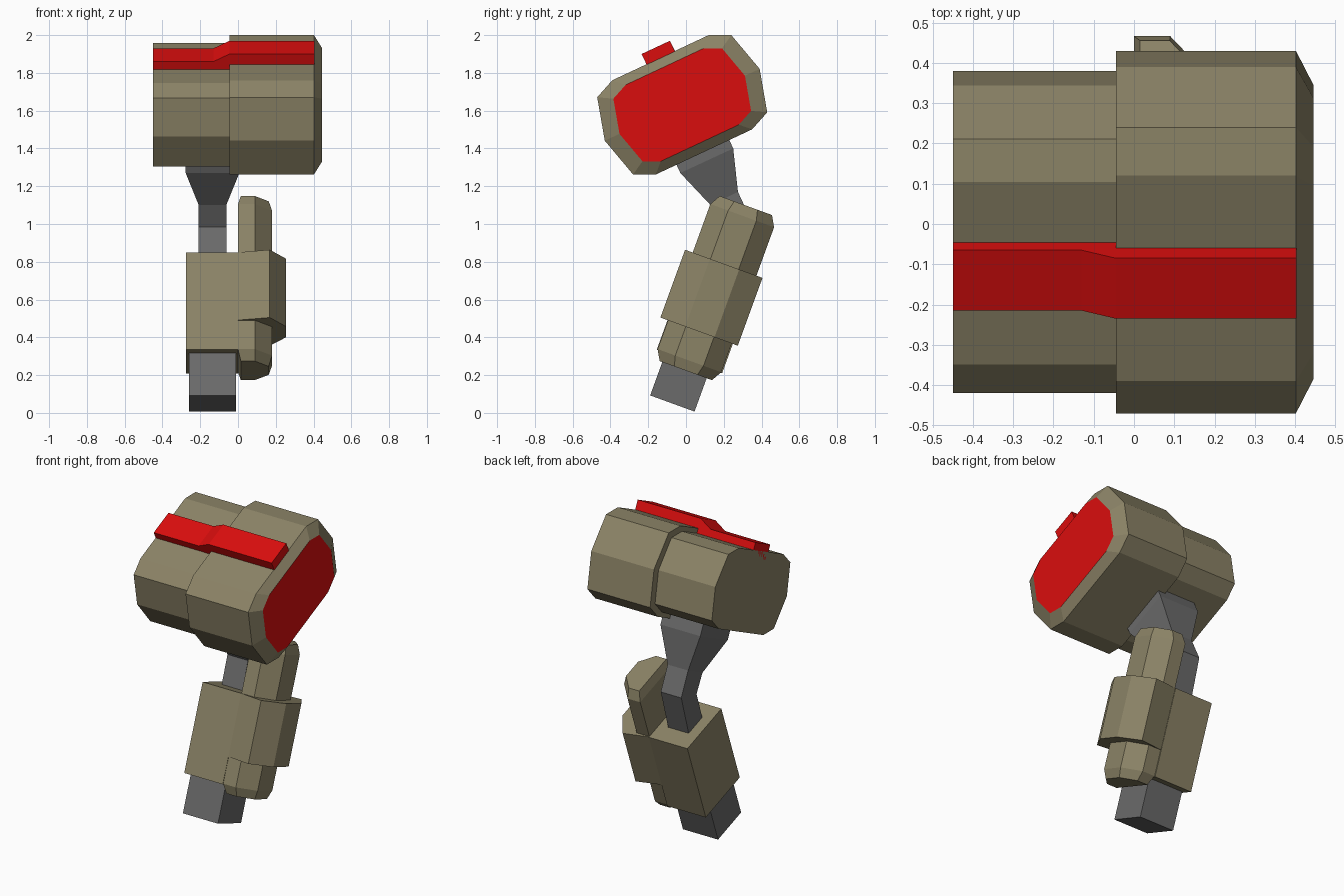
import bpy, bmesh, math

if "Cube" in bpy.data.objects:
    bpy.data.objects.remove(bpy.data.objects["Cube"])


def material(name, rgb):
    m = bpy.data.materials.new(name)
    m.diffuse_color = (*rgb, 1)
    m.use_nodes = True
    m.node_tree.nodes["Principled BSDF"].inputs["Base Color"].default_value = m.diffuse_color
    return m


OLIVE = material("olive", (0.26, 0.228, 0.134))
RED = material("red", (0.70, 0.004, 0.004))
GRAY = material("gray", (0.145, 0.145, 0.145))


def loft(name, sections, mats):
    """Skin a list of equal-length rings and cap both ends."""
    bm = bmesh.new()
    rings = [[bm.verts.new(p) for p in s] for s in sections]
    n = len(rings[0])
    for a, b in zip(rings, rings[1:]):
        for i in range(n):
            j = (i + 1) % n
            bm.faces.new((a[i], a[j], b[j], b[i]))
    bm.faces.new(rings[0][::-1])
    end = bm.faces.new(rings[-1])
    end.material_index = len(mats) - 1      # last material colours the end cap
    bmesh.ops.recalc_face_normals(bm, faces=bm.faces)
    me = bpy.data.meshes.new(name)
    bm.to_mesh(me)
    bm.free()
    for m in mats:
        me.materials.append(m)
    ob = bpy.data.objects.new(name, me)
    bpy.context.collection.objects.link(ob)
    return ob


# --- Shoulder pod: ten-sided profile, point-symmetric about its centre ---
CY, CZ = -0.02, 1.631
half = [(0.14, 0.369), (0.26, 0.369), (0.41, 0.19), (0.45, -0.04), (0.37, -0.13)]
profile = half + [(-y, -z) for y, z in half]


def pod_ring(x, k):
    return [(x, CY + y * k, CZ + z * k) for y, z in profile]


loft("shoulder_inner", [pod_ring(-0.45, 0.888), pod_ring(-0.04, 0.888)], [OLIVE])
loft("shoulder_outer", [pod_ring(-0.045, 1), pod_ring(0.402, 1), pod_ring(0.446, 0.81)],
     [OLIVE, RED])

# --- Red strip stepping up from the inner to the outer pod ---
strip = [(-0.235, 1.90), (-0.085, 1.97), (-0.045, 1.885), (-0.195, 1.815)]
steps = [(-0.45, 0.02, -0.04), (-0.13, 0.02, -0.04), (-0.045, 0, 0), (0.404, 0, 0)]
loft("shoulder_strip",
     [[(x, y + dy, z + dz) for y, z in strip] for x, dy, dz in steps], [RED])

# --- Neck and elbow: x half-width, front (y, z), back (y, z) ---
NX = -0.135
neck = [(0.142, (-0.09, 1.40), (0.19, 1.53)),
        (0.142, (-0.03, 1.27), (0.25, 1.40)),
        (0.073, (0.13, 1.10), (0.275, 1.17)),
        (0.073, (0.19, 0.985), (0.345, 1.02)),
        (0.073, (0.12, 0.78), (0.26, 0.73))]
loft("neck", [[(NX - w, *f), (NX + w, *f), (NX + w, *b), (NX - w, *b)]
              for w, f, b in neck], [GRAY])

# --- Forearm parts share an axis tilted 20 degrees back ---
SN, CS = math.sin(math.radians(20)), math.cos(math.radians(20))


def arm_ring(s, section):
    """Place (x, depth) points at distance s along the forearm axis."""
    return [(x, SN * s + CS * t, CS * s - SN * t) for x, t in section]


def rect(x0, x1, t0, t1):
    return [(x0, t0), (x1, t0), (x1, t1), (x0, t1)]


loft("hand", [arm_ring(s, rect(-0.26, -0.01, -0.21, 0.04)) for s in (0.022, 0.30)], [GRAY])
loft("forearm_box", [arm_ring(s, rect(-0.275, 0.0, -0.26, 0.108))
                     for s in (0.262, 0.81)], [OLIVE])

# Long side pod with chamfered ends
side = [(0, -0.257), (0.09, -0.257), (0.18, -0.157), (0.18, 0.002), (0.09, 0.102), (0, 0.102)]
tip = [(0.015 + x * 0.82, -0.0775 + (t + 0.0775) * 0.82) for x, t in side]
loft("forearm_side_pod", [arm_ring(0.21, tip), arm_ring(0.266, side),
                          arm_ring(1.083, side), arm_ring(1.14, tip)], [OLIVE])

# Wider sleeve around the middle of the side pod
sleeve = [(0, -0.26), (0.168, -0.30), (0.255, -0.16), (0.255, 0.005), (0.168, 0.136), (0, 0.105)]
loft("forearm_sleeve", [arm_ring(s, sleeve) for s in (0.428, 0.81)], [OLIVE])
